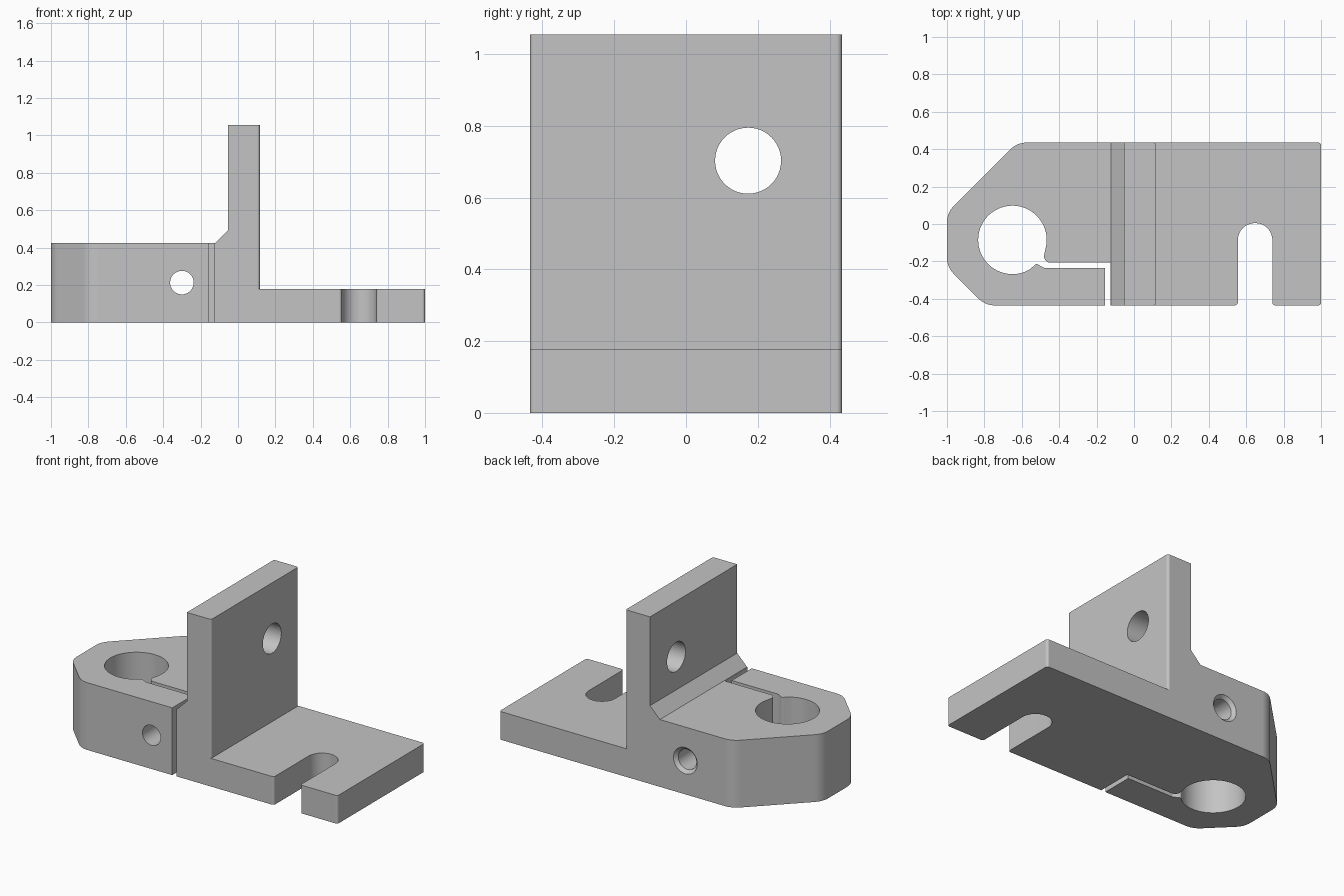
import bpy, bmesh, math
from mathutils import Matrix, Vector

cube = bpy.data.objects.get("Cube")
if cube:
    bpy.data.objects.remove(cube)

HALF = 0.435      # half depth of the bracket
BASE = 0.178      # base plate thickness
CLAMP = 0.425     # clamp height
TOP = 1.055       # upright height
EDGE = 0.015      # small edge rounding

grey = bpy.data.materials.new("plain grey")
grey.use_nodes = True
grey.diffuse_color = (0.55, 0.55, 0.55, 1)
grey.node_tree.nodes["Principled BSDF"].inputs["Base Color"].default_value = (0.55, 0.55, 0.55, 1)


def arc(cx, cy, r, start, end, steps):
    angles = [math.radians(start + (end - start) * i / steps) for i in range(steps + 1)]
    return [(cx + r * math.cos(a), cy + r * math.sin(a), 0) for a in angles]


def rounded(points, steps=8):
    """Round each (x, y, radius) corner of a closed outline."""
    out = []
    for i, (x, y, r) in enumerate(points):
        p = Vector((x, y))
        if r == 0:
            out.append(p)
            continue
        a = (Vector(points[i - 1][:2]) - p).normalized()
        b = (Vector(points[(i + 1) % len(points)][:2]) - p).normalized()
        half = a.angle(b) / 2
        centre = p + (a + b).normalized() * r / math.sin(half)
        reach = r / math.tan(half)
        start, end = p + a * reach - centre, p + b * reach - centre
        for k in range(steps + 1):
            d = start.lerp(end, k / steps)
            # step evenly by angle between the two tangent points
            sweep = math.pi - 2 * half
            t = k / steps
            d = (start * math.sin((1 - t) * sweep) + end * math.sin(t * sweep)) / math.sin(sweep)
            out.append(centre + d)
    return out


def finish(name, bm):
    bmesh.ops.recalc_face_normals(bm, faces=bm.faces)
    mesh = bpy.data.meshes.new(name)
    bm.to_mesh(mesh)
    bm.free()
    mesh.materials.append(grey)
    obj = bpy.data.objects.new(name, mesh)
    bpy.context.collection.objects.link(obj)
    return obj


def prism(name, outline, place, sweep):
    bm = bmesh.new()
    face = bm.faces.new([bm.verts.new(place(*p)) for p in outline])
    new = bmesh.ops.extrude_face_region(bm, geom=[face])["geom"]
    bmesh.ops.translate(bm, vec=sweep, verts=[v for v in new if isinstance(v, bmesh.types.BMVert)])
    return finish(name, bm)


def round_cutter(name, centre, axis, r1, r2, depth):
    bm = bmesh.new()
    turn = Vector((0, 0, 1)).rotation_difference(Vector(axis)).to_matrix().to_4x4()
    bmesh.ops.create_cone(bm, cap_ends=True, segments=48, radius1=r1, radius2=r2,
                          depth=depth, matrix=Matrix.Translation(centre) @ turn)
    return finish(name, bm)


def combine(target, tool, operation):
    mod = target.modifiers.new(operation, "BOOLEAN")
    mod.operation, mod.solver, mod.object = operation, "EXACT", tool
    tool.hide_render = True
    bpy.context.view_layer.objects.active = target
    bpy.ops.object.modifier_apply(modifier=mod.name)
    bpy.data.objects.remove(tool)


# Clamp and upright: one plan outline holding the bore and its relief slit
plan = [(0.117, -HALF, EDGE), (0.117, HALF, EDGE), (-0.625, HALF, 0.12),
        (-1, 0.06, 0.12), (-1, -0.23, 0.12), (-0.795, -HALF, 0.12),
        (-0.155, -HALF, 0), (-0.155, -0.235, 0), (-0.48, -0.235, 0.02), (-0.522, -0.212, 0.012)]
plan += arc(-0.65, -0.085, 0.183, -60, -374, 56)
plan += [(-0.49, -0.207, 0.035), (-0.125, -0.207, 0), (-0.125, -HALF, 0)]
bracket = prism("bracket", rounded(plan), lambda x, y: (x, y, 0), (0, 0, TOP))

# Lower the clamp, leaving a sloped fillet at the foot of the upright
step = [(-1.2, CLAMP), (-0.122, CLAMP), (-0.053, 0.494), (-0.053, 1.3), (-1.2, 1.3)]
combine(bracket, prism("clamp_step", step, lambda x, z: (x, -1, z), (0, 2, 0)), "DIFFERENCE")

# Base plate with an open mounting slot
plate = [(0.04, -HALF, 0), (0.555, -HALF, EDGE), (0.555, 0.005, 0.0915),
         (0.74, 0.005, 0.0915), (0.74, -HALF, EDGE), (1, -HALF, EDGE),
         (1, HALF, EDGE), (0.04, HALF, 0)]
combine(bracket, prism("base_plate", rounded(plate), lambda x, y: (x, y, 0), (0, 0, BASE)), "UNION")

# Upright hole, clamp bolt hole and its countersink at the back
combine(bracket, round_cutter("upright_hole", (0, 0.173, 0.703), (1, 0, 0), 0.092, 0.092, 0.6), "DIFFERENCE")
combine(bracket, round_cutter("bolt_hole", (-0.3, 0, 0.213), (0, 1, 0), 0.063, 0.063, 2), "DIFFERENCE")
combine(bracket, round_cutter("countersink", (-0.3, HALF, 0.213), (0, 1, 0), 0.063, 0.103, 0.04), "DIFFERENCE")

# Smooth the curved walls while keeping flat faces flat
bpy.ops.object.select_all(action="DESELECT")
bracket.select_set(True)
bpy.context.view_layer.objects.active = bracket
bpy.ops.object.shade_smooth_by_angle(angle=math.radians(30))
weighted = bracket.modifiers.new("flat_face_normals", "WEIGHTED_NORMAL")
weighted.keep_sharp = True
